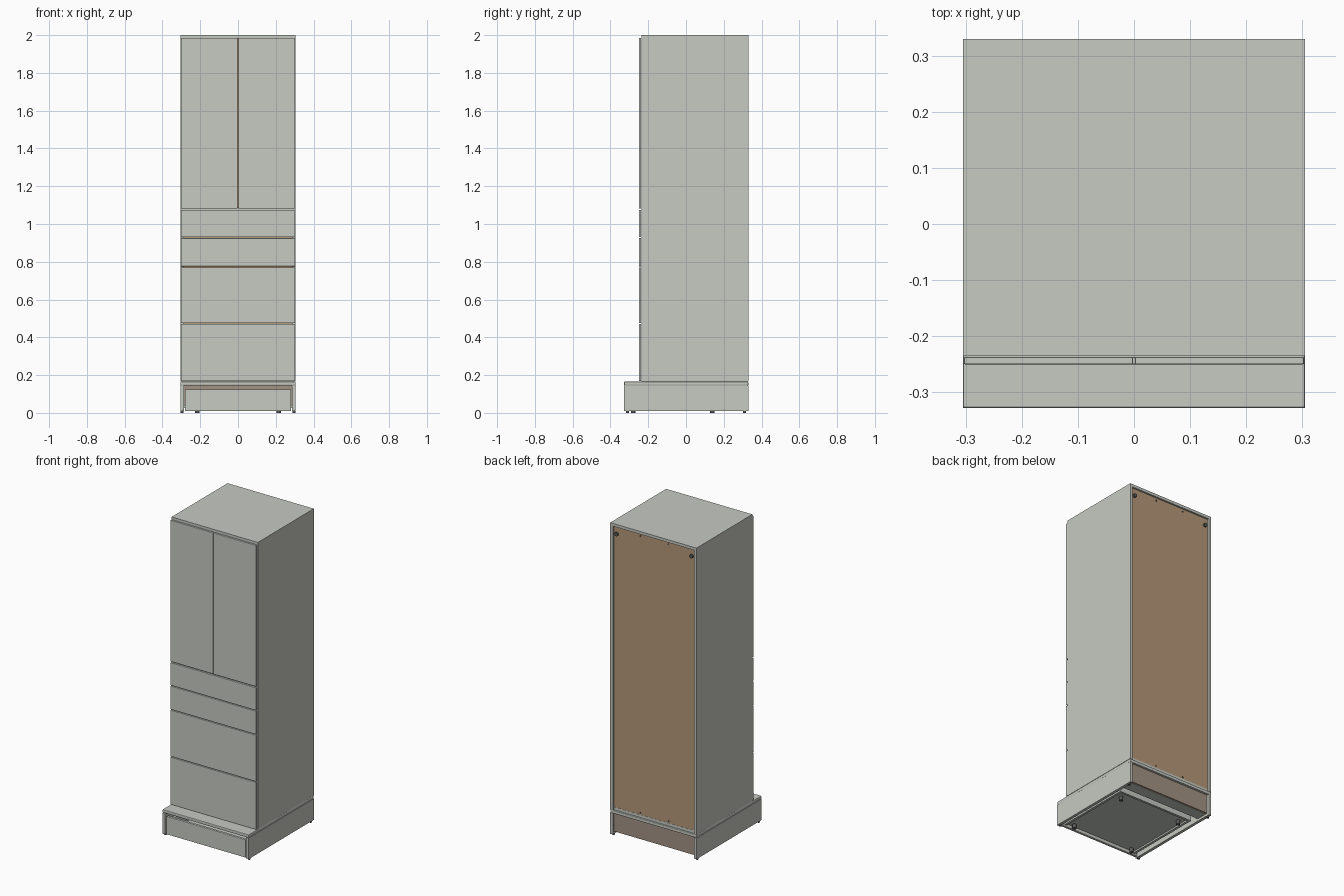
import bpy
import math

cube = bpy.data.objects.get("Cube")
if cube:
    bpy.data.objects.remove(cube, do_unlink=True)


def material(name, rgb):
    m = bpy.data.materials.new(name)
    m.use_nodes = True
    m.diffuse_color = (*rgb, 1)
    m.node_tree.nodes["Principled BSDF"].inputs["Base Color"].default_value = (*rgb, 1)
    return m


grey = material("pale grey", (0.57, 0.59, 0.54))
brown = material("tan board", (0.47, 0.32, 0.19))
taupe = material("taupe board", (0.36, 0.29, 0.23))
dark = material("dark fitting", (0.10, 0.10, 0.10))


def box(name, x, y, z, mat=grey, bevel=0.0):
    """Box given by its (low, high) extent on each axis."""
    bpy.ops.mesh.primitive_cube_add(size=1, location=[sum(r) / 2 for r in (x, y, z)])
    ob = bpy.context.object
    ob.name = name
    ob.scale = [r[1] - r[0] for r in (x, y, z)]
    bpy.ops.object.transform_apply(location=False, rotation=False, scale=True)
    ob.data.materials.append(mat)
    if bevel:
        mod = ob.modifiers.new("soft edge", "BEVEL")
        mod.width = bevel
        mod.segments = 2
    return ob


def disc(name, loc, radius, depth, mat=dark, axis="z"):
    turn = (math.pi / 2, 0, 0) if axis == "y" else (0, 0, 0)
    bpy.ops.mesh.primitive_cylinder_add(vertices=16, radius=radius, depth=depth,
                                        location=loc, rotation=turn)
    ob = bpy.context.object
    ob.name = name
    ob.data.materials.append(mat)
    bpy.ops.object.shade_smooth_by_angle()


W = 0.305            # half width
T = 0.018            # board thickness
FRONT, BACK = -0.235, 0.33
BASE = 0.165         # top of the plinth
IN = W - T

# Carcass
box("top_panel", (-W, W), (FRONT, BACK), (2 - T, 2))
box("bottom_panel", (-IN, IN), (FRONT, BACK - 0.01), (BASE, BASE + T))
box("middle_shelf", (-IN, IN), (FRONT, BACK - 0.02), (1.07, 1.07 + T))
box("back_panel", (-IN, IN), (0.314, 0.319), (BASE + T, 2 - T), brown)
for side, s in (("left", 1), ("right", -1)):
    xs = sorted((s * IN, s * W))
    box(side + "_side_panel", xs, (FRONT, BACK), (BASE, 2 - T))
    box(side + "_plinth_side", xs, (-0.328, BACK), (0.01, 0.145))
    # Doors
    box(side + "_door", sorted((s * 0.002, s * 0.303)), (-0.25, -0.237),
        (1.082, 1.985), bevel=0.002)
    # Fixings on the back
    disc(side + "_wall_bracket", (s * 0.265, 0.324, 1.935), 0.012, 0.012, dark, "y")
    for z in (BASE + 0.03, 1.965):
        disc(side + "_back_screw", (s * 0.1, 0.32, z), 0.005, 0.004, dark, "y")
    # Glides and casters
    for y in (-0.31, 0.31):
        disc(side + "_glide", (s * 0.296, y, 0.005), 0.008, 0.01)
    for y in (-0.28, 0.14):
        disc(side + "_caster", (s * 0.215, y, 0.013), 0.012, 0.026)

# Drawer fronts, from the top down
edges = [1.077, 0.927, 0.773, 0.472, 0.165]
for i, (hi, lo) in enumerate(zip(edges, edges[1:])):
    box("drawer_front_%d" % (i + 1), (-0.303, 0.303), (-0.25, -0.237),
        (lo + 0.003, hi - 0.002), bevel=0.002)

# Plinth with its pull-out drawer
box("plinth_top", (-W, W), (-0.328, BACK), (0.145, BASE), bevel=0.004)
box("plinth_back", (-IN, IN), (0.300, 0.316), (0.025, 0.145), taupe)
box("plinth_rear_rail", (-IN, IN), (0.23, 0.30), (0.025, 0.043))
box("plinth_drawer_front", (-0.28, 0.28), (-0.322, -0.306), (0.01, 0.125), bevel=0.002)
box("plinth_drawer_base", (-0.25, 0.25), (-0.306, 0.18), (0.03, 0.038))
box("plinth_drawer_back", (-0.25, 0.25), (0.18, 0.195), (0.02, 0.11))
for side, s in (("left", 1), ("right", -1)):
    box(side + "_plinth_drawer_side", sorted((s * 0.25, s * 0.266)),
        (-0.306, 0.195), (0.02, 0.11))
